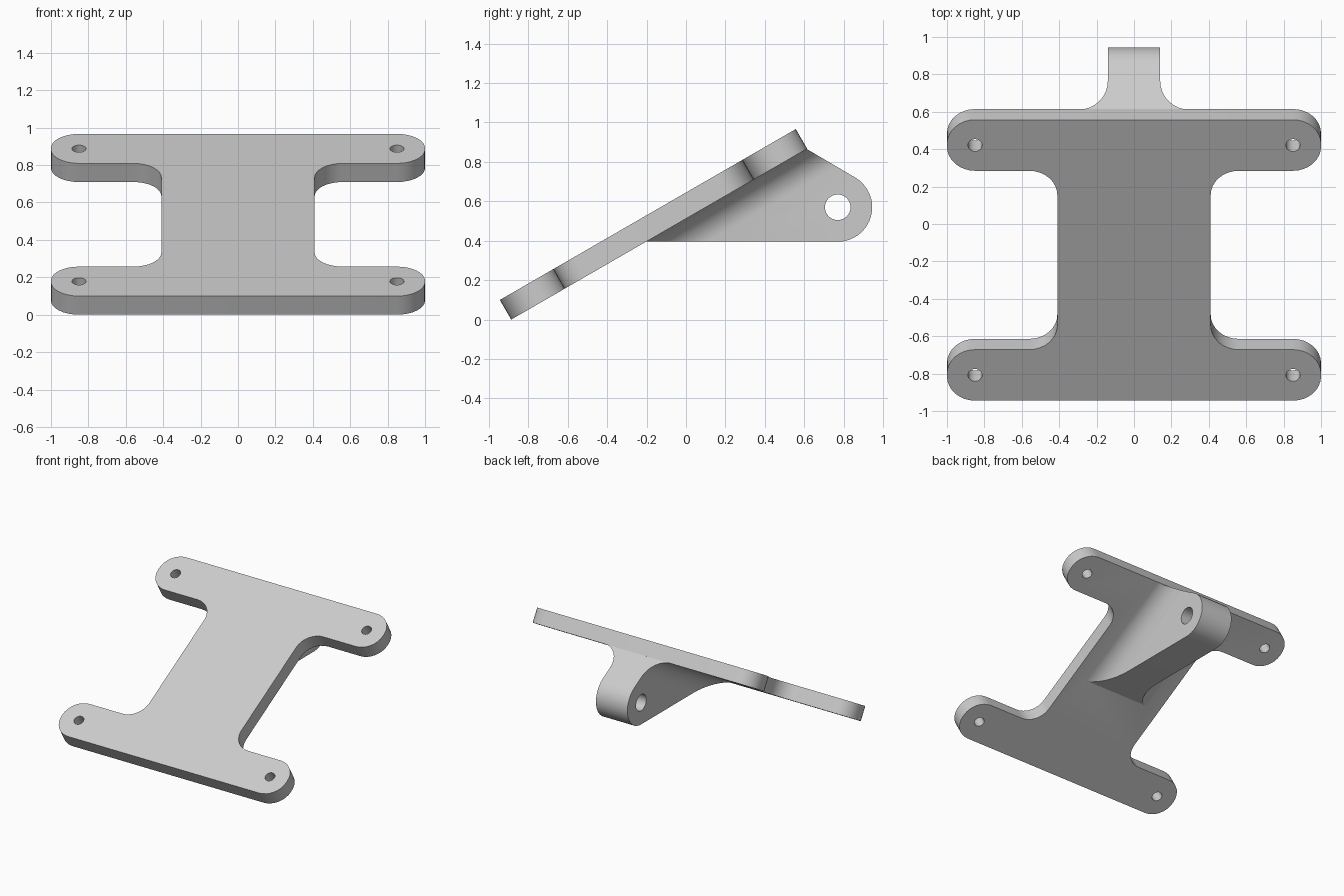
import bpy, bmesh, math
from mathutils import Matrix, Vector

if "Cube" in bpy.data.objects:
    bpy.data.objects.remove(bpy.data.objects["Cube"])

TILT = math.radians(30)
FRONT_Y = -0.887          # lower front edge of the plate
LENGTH, THICK, ARM = 1.734, 0.115, 0.315
LUG_HALF, FLARE = 0.14, 0.155
SLOPE = Matrix.Translation((0, FRONT_Y, 0)) @ Matrix.Rotation(TILT, 4, 'X')


def rounded(corners, steps=8):
    """Outline from (a, b, radius) corners, each rounded by a tangent arc."""
    out = []
    for i, (a, b, r) in enumerate(corners):
        p = Vector((a, b))
        if r == 0:
            out.append(p)
            continue
        u = (Vector(corners[i - 1][:2]) - p).normalized()
        v = (Vector(corners[(i + 1) % len(corners)][:2]) - p).normalized()
        half = u.angle(v) / 2
        centre = p + (u + v).normalized() * (r / math.sin(half))
        start = p + u * (r / math.tan(half)) - centre
        sweep = start.angle_signed(p + v * (r / math.tan(half)) - centre)
        for k in range(steps + 1):
            t = -sweep * k / steps
            c, s = math.cos(t), math.sin(t)
            out.append(centre + Vector((start.x * c - start.y * s,
                                        start.x * s + start.y * c)))
    return out


def prism(name, outline, place, lo, hi, matrix=Matrix()):
    """Extrude an outline from lo to hi; place() maps (a, b, depth) to xyz."""
    bm = bmesh.new()
    low = [bm.verts.new(place(p[0], p[1], lo)) for p in outline]
    high = [bm.verts.new(place(p[0], p[1], hi)) for p in outline]
    bm.faces.new(low)
    bm.faces.new(high)
    n = len(low)
    for i in range(n):
        j = (i + 1) % n
        bm.faces.new((low[i], low[j], high[j], high[i]))
    bm.transform(matrix)
    bmesh.ops.recalc_face_normals(bm, faces=bm.faces)
    mesh = bpy.data.meshes.new(name)
    bm.to_mesh(mesh)
    bm.free()
    ob = bpy.data.objects.new(name, mesh)
    bpy.context.collection.objects.link(ob)
    return ob


def combine(target, tool, operation):
    """Apply a boolean and discard the tool."""
    mod = target.modifiers.new("cut", 'BOOLEAN')
    mod.operation, mod.solver, mod.object = operation, 'EXACT', tool
    bpy.context.view_layer.objects.active = target
    bpy.ops.object.modifier_apply(modifier=mod.name)
    bpy.data.objects.remove(tool)


def circle(a, b, r, n=32):
    return [(a + r * math.cos(2 * math.pi * k / n),
             b + r * math.sin(2 * math.pi * k / n)) for k in range(n)]


def flat(a, b, d):        # outline in the plate plane
    return (a, b, d)


def side(a, b, d):        # outline in the y-z plane
    return (d, a, b)


def section(a, b, d):     # outline across the plate
    return (a, d, b)


# H-shaped sloping plate with rounded arms
R, WAIST = 0.15, 0.41
right = [(1, 0, R), (1, ARM, R), (WAIST, ARM, R),
         (WAIST, LENGTH - ARM, R), (1, LENGTH - ARM, R), (1, LENGTH, R)]
left = [(-x, s, r) for x, s, r in reversed(right)]
bracket = prism("mounting_bracket", rounded(right + left), flat, 0, THICK, SLOPE)

# Lug under the plate: side profile, with a flared root
profile = rounded([(-0.28, 0.395, 0), (0.77, 0.395, 0)], 1)
for k in range(17):
    t = math.radians(-90 + 150 * k / 16)
    profile.append((0.77 + 0.175 * math.cos(t), 0.57 + 0.175 * math.sin(t)))
del profile[1]
profile += [(0.612, 0.866), (0.585, 0.90)]
lug = prism("lug", profile, side, -0.4, 0.4)

wide = LUG_HALF + FLARE + 0.005
half = [(LUG_HALF, -1.2, 0), (LUG_HALF, 0.001, FLARE), (wide, 0.001, 0), (wide, 0.08, 0)]
root = rounded(half + [(-x, n, r) for x, n, r in reversed(half)])
combine(lug, prism("root", root, section, -0.5, 2.6, SLOPE), 'INTERSECT')
combine(bracket, lug, 'UNION')

# Four screw holes and the pivot hole
for x in (-0.85, 0.85):
    for s in (ARM / 2, LENGTH - ARM / 2):
        hole = prism("hole", circle(x, s, 0.038, 24), flat, -0.05, THICK + 0.1, SLOPE)
        combine(bracket, hole, 'DIFFERENCE')
combine(bracket, prism("hole", circle(0.77, 0.57, 0.065), side, -0.5, 0.5), 'DIFFERENCE')

# Single grey finish
grey = bpy.data.materials.new("light_grey")
grey.diffuse_color = (0.6, 0.6, 0.6, 1)
grey.use_nodes = True
grey.node_tree.nodes["Principled BSDF"].inputs["Base Color"].default_value = grey.diffuse_color
bracket.data.materials.clear()
bracket.data.materials.append(grey)

bpy.ops.object.select_all(action='DESELECT')
bracket.select_set(True)
bpy.context.view_layer.objects.active = bracket
bpy.ops.object.shade_smooth_by_angle(angle=math.radians(30))
